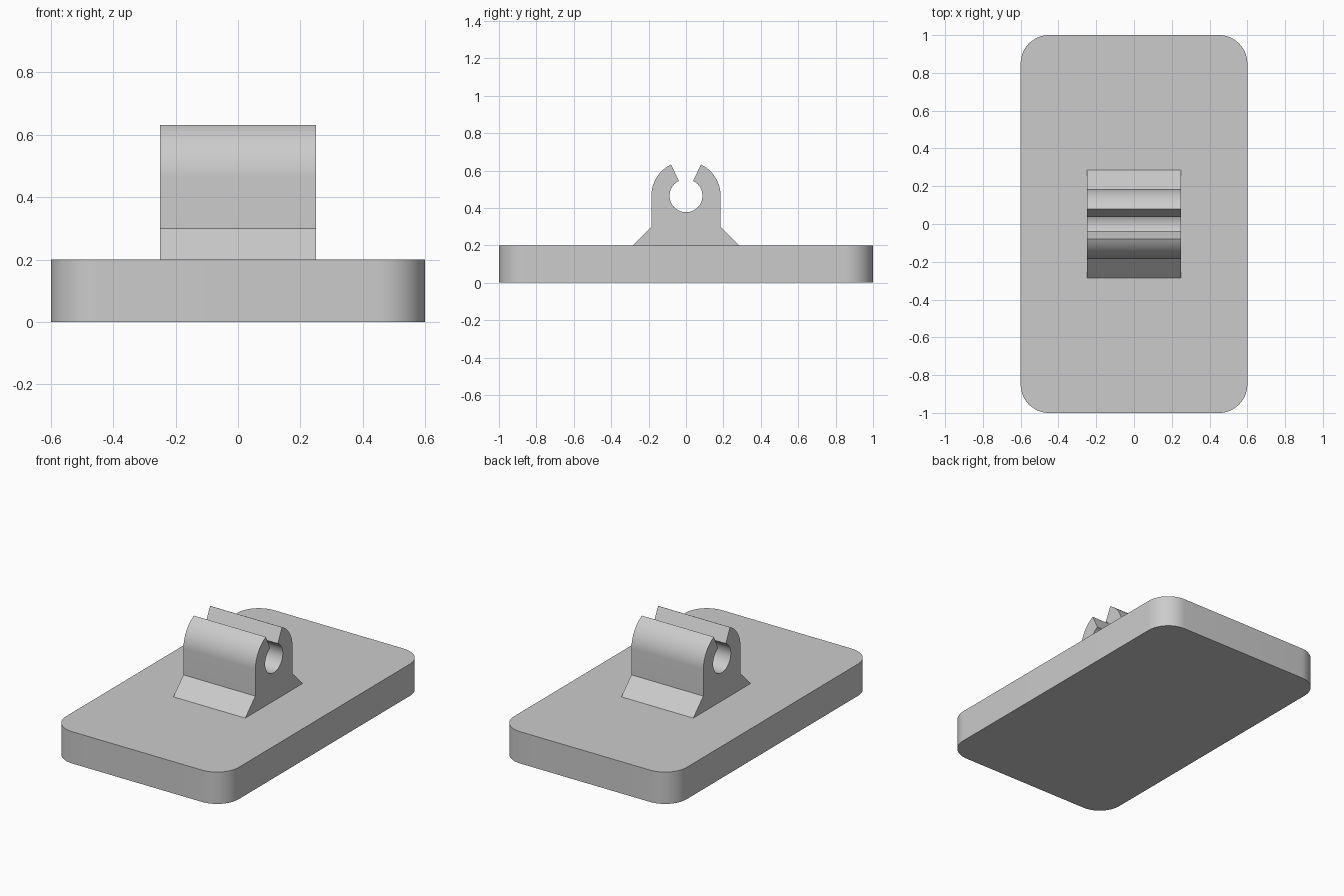
import bpy
import bmesh
from math import sin, cos, asin, pi, radians
from mathutils import Vector

cube = bpy.data.objects.get("Cube")
if cube:
    bpy.data.objects.remove(cube, do_unlink=True)

grey = bpy.data.materials.new("plain grey")
grey.use_nodes = True
GREY = (0.6, 0.6, 0.6, 1)
grey.diffuse_color = GREY
grey.node_tree.nodes["Principled BSDF"].inputs["Base Color"].default_value = GREY


def arc(cx, cy, r, a0, a1, steps):
    """Points on a circle from angle a0 to a1, measured from the first axis."""
    angles = [a0 + (a1 - a0) * i / steps for i in range(steps + 1)]
    return [(cx + r * cos(a), cy + r * sin(a)) for a in angles]


def prism(name, outline, direction):
    """Extrude a closed outline of 3D points along a direction."""
    bm = bmesh.new()
    face = bm.faces.new([bm.verts.new(p) for p in outline])
    made = bmesh.ops.extrude_face_region(bm, geom=[face], use_keep_orig=True)
    moved = [g for g in made["geom"] if isinstance(g, bmesh.types.BMVert)]
    bmesh.ops.translate(bm, verts=moved, vec=Vector(direction))
    bmesh.ops.recalc_face_normals(bm, faces=bm.faces)
    mesh = bpy.data.meshes.new(name)
    bm.to_mesh(mesh)
    bm.free()
    mesh.materials.append(grey)
    obj = bpy.data.objects.new(name, mesh)
    bpy.context.collection.objects.link(obj)
    bpy.ops.object.select_all(action="DESELECT")
    obj.select_set(True)
    bpy.context.view_layer.objects.active = obj
    bpy.ops.object.shade_smooth_by_angle(angle=radians(25))
    return obj


# Base plate with rounded corners
radius, half_x, half_y, thickness = 0.15, 0.6, 1.0, 0.2
plate = []
for i, (sx, sy) in enumerate([(1, 1), (-1, 1), (-1, -1), (1, -1)]):
    plate += arc(sx * (half_x - radius), sy * (half_y - radius), radius,
                 i * pi / 2, (i + 1) * pi / 2, 16)
prism("base_plate", [(x, y, 0) for x, y in plate], (0, 0, thickness))

# Snap clip: flared foot, round shoulders, tapered slot into a round bore
centre, outer, bore = 0.465, 0.185, 0.088
lip = pi / 2 - asin(0.08 / outer)
throat = pi / 2 - asin(0.038 / bore)
half = [(0.285, thickness - 0.01), (0.285, thickness), (outer, 0.3)]
half += arc(0, centre, outer, 0, lip, 16)
half += arc(0, centre, bore, throat, -pi / 2, 24)
clip = half + [(-y, z) for y, z in reversed(half[:-1])]
prism("cable_clip", [(-0.25, y, z) for y, z in clip], (0.5, 0, 0))
